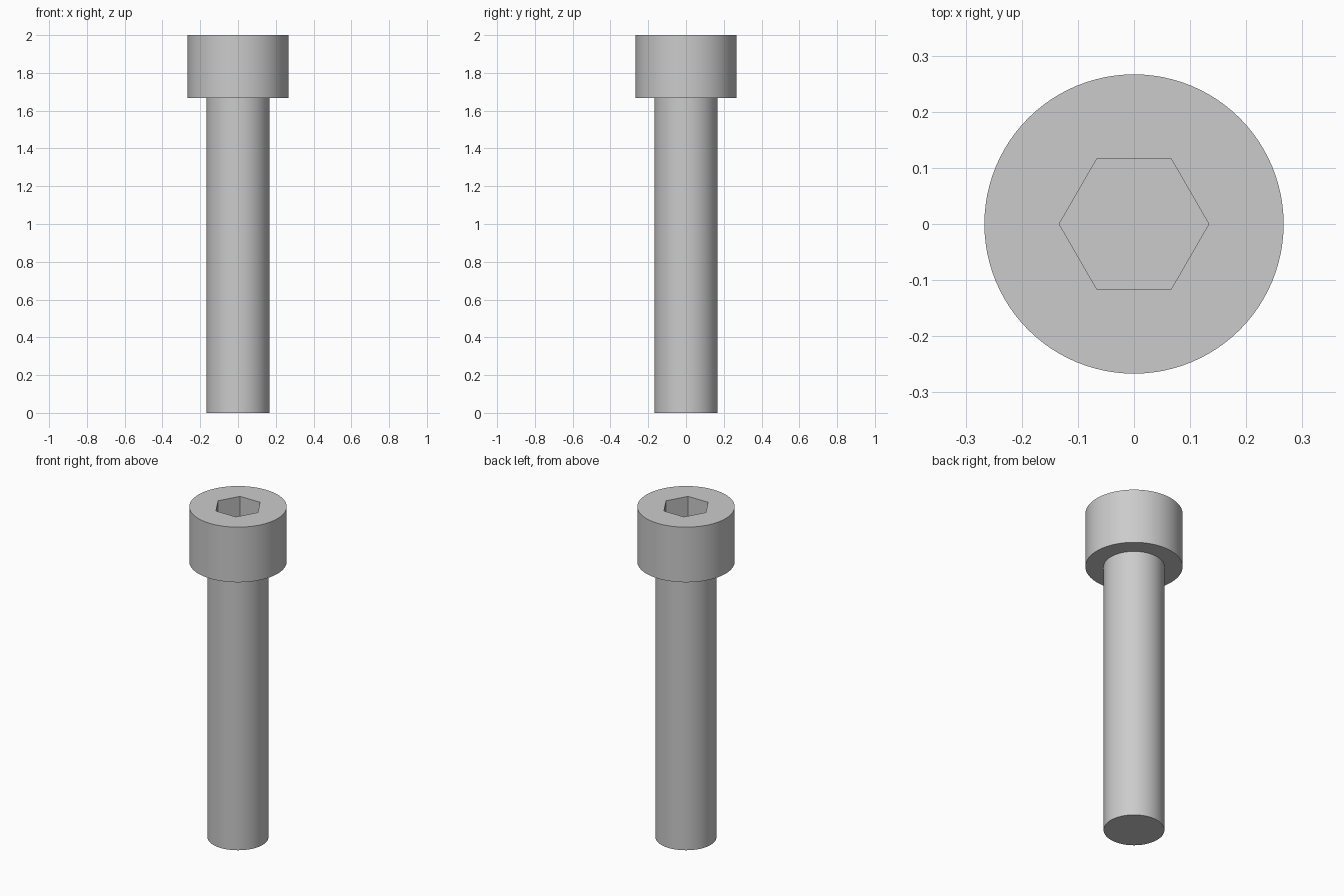
import bpy
import bmesh
from math import cos, sin, pi, radians

SEGMENTS = 96
SHAFT_R, HEAD_R, SOCKET_R = 0.1667, 0.2667, 0.1333
HEAD_Z, TOP_Z, SOCKET_Z = 1.6667, 2.0, 1.8333

cube = bpy.data.objects.get("Cube")
if cube:
    bpy.data.objects.remove(cube)

steel = bpy.data.materials.new("grey_steel")
steel.use_nodes = True
colour = (0.6, 0.6, 0.6, 1)
steel.diffuse_color = colour
steel.node_tree.nodes["Principled BSDF"].inputs["Base Color"].default_value = colour


def ring(bm, radius, z, count):
    """Closed loop of vertices around the z axis."""
    return [bm.verts.new((radius * cos(2 * pi * i / count),
                          radius * sin(2 * pi * i / count), z))
            for i in range(count)]


def wall(bm, low, high):
    """Quads joining two rings with the same count."""
    n = len(low)
    for i in range(n):
        j = (i + 1) % n
        bm.faces.new((low[i], low[j], high[j], high[i]))


def loop_edges(bm, verts):
    return [bm.edges.get((v, verts[i - 1])) for i, v in enumerate(verts)]


bm = bmesh.new()

# Shaft, underside of the head and head side
shaft_end = ring(bm, SHAFT_R, 0, SEGMENTS)
shaft_top = ring(bm, SHAFT_R, HEAD_Z, SEGMENTS)
head_low = ring(bm, HEAD_R, HEAD_Z, SEGMENTS)
head_top = ring(bm, HEAD_R, TOP_Z, SEGMENTS)
bm.faces.new(shaft_end[::-1])
wall(bm, shaft_end, shaft_top)
wall(bm, shaft_top, head_low)
wall(bm, head_low, head_top)

# Hexagonal socket
rim = ring(bm, SOCKET_R, TOP_Z, 6)
floor = ring(bm, SOCKET_R, SOCKET_Z, 6)
wall(bm, rim, floor)
bm.faces.new(floor)

# Flat top of the head around the socket
bmesh.ops.triangle_fill(bm, use_beauty=True, normal=(0, 0, 1),
                        edges=loop_edges(bm, head_top) + loop_edges(bm, rim))
bmesh.ops.recalc_face_normals(bm, faces=bm.faces)

mesh = bpy.data.meshes.new("socket_head_bolt")
bm.to_mesh(mesh)
bm.free()
mesh.materials.append(steel)
bolt = bpy.data.objects.new("socket_head_bolt", mesh)
bpy.context.collection.objects.link(bolt)

# Smooth round sides with crisp rims
bpy.ops.object.select_all(action='DESELECT')
bolt.select_set(True)
bpy.context.view_layer.objects.active = bolt
bpy.ops.object.shade_smooth_by_angle(angle=radians(30))
